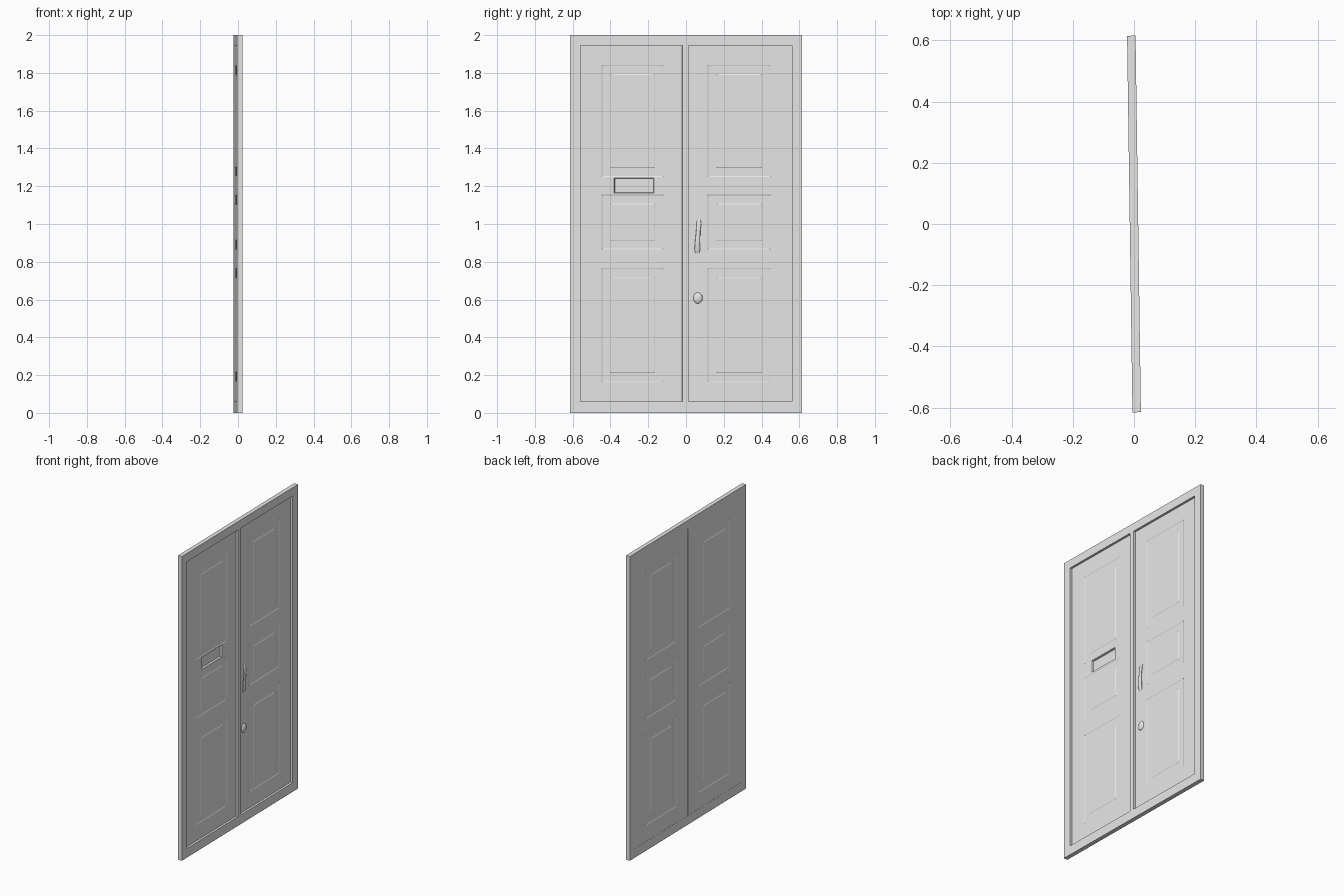
import bpy, bmesh
from mathutils import Matrix, Vector

cube = bpy.data.objects.get("Cube")
if cube:
    bpy.data.objects.remove(cube, do_unlink=True)

HALF = 0.0138            # half the frame depth
BACK = -HALF + 0.0008    # door leaf back
FACE = HALF - 0.0145     # door leaf front, recessed in the frame
TURN = Matrix.Rotation(0.0142, 4, 'Z')


def material(name, value):
    m = bpy.data.materials.new(name)
    m.use_nodes = True
    m.diffuse_color = (value, value, value, 1)
    m.node_tree.nodes["Principled BSDF"].inputs["Base Color"].default_value = m.diffuse_color
    return m


grey = material("light grey", 0.8)


def box(bm, x, y, z):
    verts = bmesh.ops.create_cube(bm, size=1)["verts"]
    for v in verts:
        for axis, (low, high) in enumerate((x, y, z)):
            v.co[axis] = low if v.co[axis] < 0 else high


def finish(bm, name, matrix=Matrix()):
    mesh = bpy.data.meshes.new(name)
    bm.to_mesh(mesh)
    bm.free()
    ob = bpy.data.objects.new(name, mesh)
    bpy.context.collection.objects.link(ob)
    mesh.materials.append(grey)
    ob.matrix_world = TURN @ matrix
    return ob


# Frame: one slab with a rectangular opening
bm = bmesh.new()
box(bm, (-HALF, HALF), (-0.615, 0.615), (0, 2))
for co, axis in ((-0.56, 1), (0.56, 1), (0.06, 2), (1.945, 2)):
    point, normal = Vector(), Vector()
    point[axis], normal[axis] = co, 1
    bmesh.ops.bisect_plane(bm, geom=bm.verts[:] + bm.edges[:] + bm.faces[:],
                           plane_co=point, plane_no=normal)
middle = [f for f in bm.faces if abs(f.normal.x) > 0.9
          and abs(f.calc_center_median().y) < 0.5
          and 0.1 < f.calc_center_median().z < 1.9]
rims = [list(f.edges) for f in middle]
bmesh.ops.delete(bm, geom=middle, context='FACES_ONLY')
bmesh.ops.bridge_loops(bm, edges=rims[0] + rims[1])
bmesh.ops.recalc_face_normals(bm, faces=bm.faces[:])
finish(bm, "door_frame")

# Centre strip between the leaves
bm = bmesh.new()
box(bm, (BACK + 0.004, HALF), (-0.02, 0.013), (0.06, 1.945))
finish(bm, "centre_strip")

# Door leaves with grooved panels on both sides
ROWS = ((0.165, 0.765), (0.865, 1.155), (1.25, 1.84))
SLOT_Y, SLOT_Z = (-0.38, -0.17), (1.165, 1.243)


def leaf(name, span, panel, slot):
    bm = bmesh.new()
    box(bm, (BACK, FACE), span, (0.06, 1.945))
    cuts = [(y, 1) for y in panel] + [(z, 2) for row in ROWS for z in row]
    if slot:
        cuts += [(y, 1) for y in SLOT_Y] + [(z, 2) for z in SLOT_Z]
    for co, axis in cuts:
        point, normal = Vector(), Vector()
        point[axis], normal[axis] = co, 1
        bmesh.ops.bisect_plane(bm, geom=bm.verts[:] + bm.edges[:] + bm.faces[:],
                               plane_co=point, plane_no=normal)
    bm.normal_update()

    def inside(y, z, front_only=False):
        found = []
        for f in bm.faces:
            c = f.calc_center_median()
            facing = f.normal.x if front_only else abs(f.normal.x)
            if facing > 0.9 and y[0] < c.y < y[1] and z[0] < c.z < z[1]:
                found.append(f)
        return found

    field = [f for row in ROWS for f in inside(panel, row)]
    mouth = inside(SLOT_Y, SLOT_Z, True) if slot else []
    for width, depth in ((0.004, -0.002), (0.043, 0), (0.004, 0.002)):
        bmesh.ops.inset_region(bm, faces=field, thickness=width, depth=depth,
                               use_even_offset=True)
    # Letter slot sunk nearly through the leaf
    if mouth:
        bmesh.ops.inset_region(bm, faces=mouth, thickness=0.003,
                               depth=BACK - FACE + 0.001, use_even_offset=True)
    finish(bm, name)


leaf("right_leaf", (-0.56, -0.003), (-0.447, -0.12), True)
leaf("left_leaf", (0.003, 0.56), (0.115, 0.447), False)

# Pull handle: a tapered, flattened bow
curve = bpy.data.curves.new("pull_handle", 'CURVE')
curve.dimensions = '3D'
curve.bevel_depth = 1
curve.bevel_resolution = 4
curve.use_fill_caps = True
path = ((0, 0.06, 0.852, 0.012), (0.012, 0.06, 0.868, 0.015), (0.016, 0.062, 0.92, 0.013),
        (0.016, 0.065, 0.965, 0.011), (0.013, 0.068, 1.0, 0.013), (0, 0.068, 1.016, 0.01))
spline = curve.splines.new('POLY')
spline.points.add(len(path) - 1)
for p, (x, y, z, r) in zip(spline.points, path):
    p.co = (x, y, z, 1)
    p.radius = r
spline.use_smooth = True
handle = bpy.data.objects.new("pull_handle", curve)
bpy.context.collection.objects.link(handle)
curve.materials.append(grey)
handle.matrix_world = (TURN @ Matrix.Translation((FACE, 0, 0))
                       @ Matrix.Diagonal((0.45, 1, 1, 1)))

# Round knob
bm = bmesh.new()
bmesh.ops.create_uvsphere(bm, u_segments=24, v_segments=12, radius=1)
knob = finish(bm, "door_knob", Matrix.Translation((FACE, 0.063, 0.608))
              @ Matrix.Diagonal((0.011, 0.024, 0.029, 1)))
knob.data.shade_smooth()
